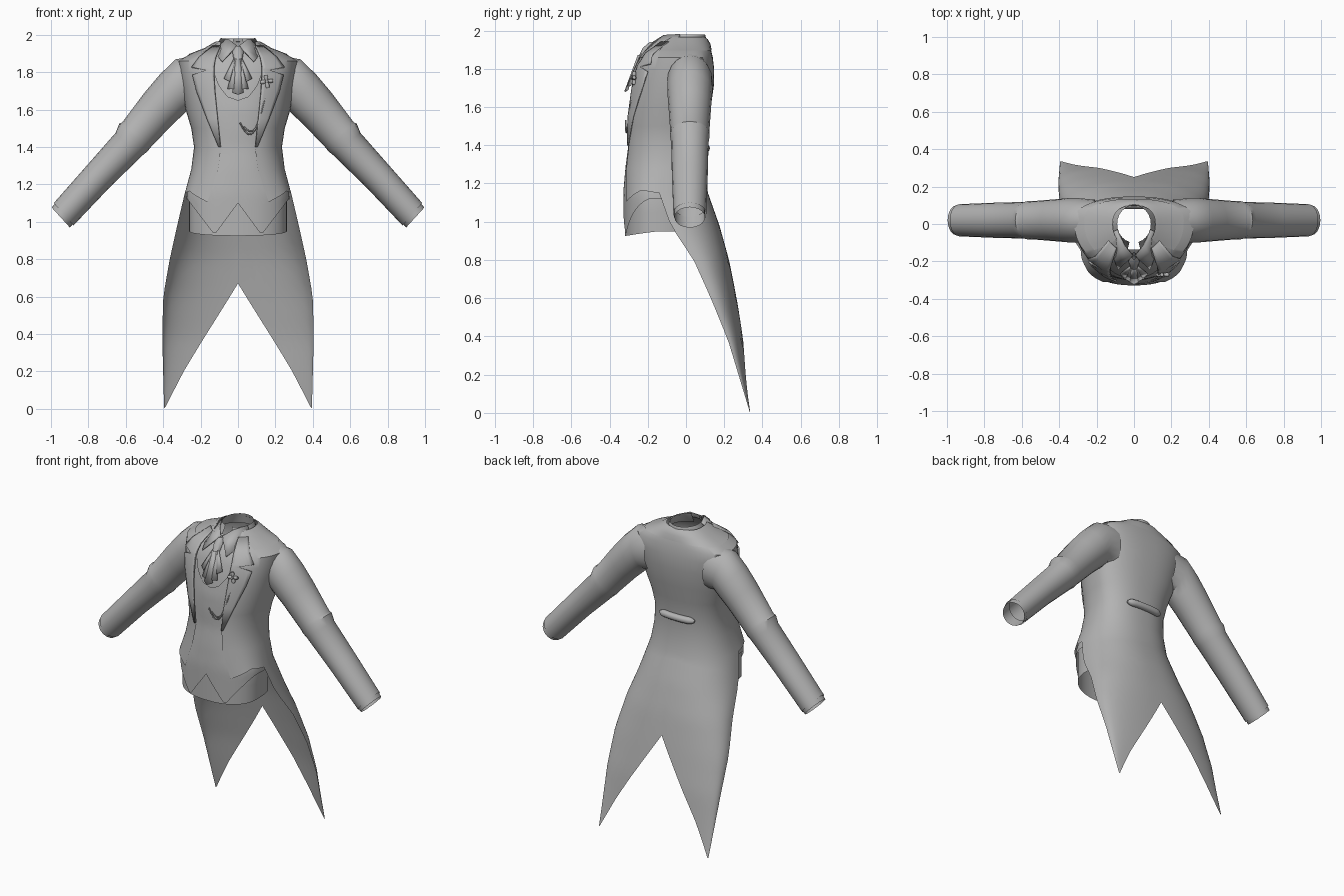
import bpy, bmesh, math
from math import sin, cos, radians, pi
from mathutils import Vector

if "Cube" in bpy.data.objects:
    bpy.data.objects.remove(bpy.data.objects["Cube"])

cloth = bpy.data.materials.new("grey cloth")
cloth.use_nodes = True
cloth.diffuse_color = (0.45, 0.45, 0.45, 1)
cloth.node_tree.nodes["Principled BSDF"].inputs["Base Color"].default_value = (0.45, 0.45, 0.45, 1)

# Body sections: height, half width, front y, side y, back y
BODY = [(0, .395, .25, .335, .345), (.38, .405, .1, .22, .305), (.6, .4, 0, .13, .265),
        (.8, .365, -.1, .04, .225), (.98, .325, -.2, -.08, .175), (1.15, .285, -.335, -.14, .115),
        (1.28, .25, -.325, -.1, .095), (1.4, .235, -.31, -.07, .095), (1.5, .25, -.31, -.05, .11),
        (1.6, .28, -.305, -.03, .13), (1.72, .3, -.285, 0, .147), (1.8, .315, -.265, .015, .147),
        (1.86, .32, -.235, .02, .14), (1.9, .25, -.2, .02, .13), (1.93, .165, -.16, .01, .12),
        (1.96, .12, -.12, 0, .105)]
EDGE = [(1.1, .165), (1.3, .1), (1.4, .09), (1.67, .12), (1.85, .125), (1.96, .09)]
ROUND = 0.85


def lerp_table(table, v):
    """Linear lookup; returns a list of the remaining columns."""
    if v <= table[0][0]:
        return list(table[0][1:])
    for a, b in zip(table, table[1:]):
        if v <= b[0]:
            t = (v - a[0]) / (b[0] - a[0])
            return [p + (q - p) * t for p, q in zip(a[1:], b[1:])]
    return list(table[-1][1:])


def spow(v):
    return math.copysign(abs(v) ** ROUND, v) if abs(v) > 1e-9 else 0


def body(deg, z, k=1.0, low=0.0):
    """Point on the body; 0 degrees is the back, 180 the front."""
    w, yf, yc, yb = lerp_table(BODY, max(z, low))
    c = spow(cos(radians(deg)))
    y = yc + k * (c * (yb - yc) if c > 0 else -c * (yf - yc))
    return Vector((k * w * spow(sin(radians(deg))), y, z))


def angle_at(x, z):
    w = lerp_table(BODY, z)[0]
    s = min(1, abs(x) / w) ** (1 / ROUND)
    a = 180 - math.degrees(math.asin(s))
    return a if x >= 0 else 360 - a


def front(x, z, k=1.0):
    return body(angle_at(x, z), z, k)


def finish(ob, angle=40):
    ob.data.materials.clear()
    ob.data.materials.append(cloth)
    bpy.ops.object.select_all(action='DESELECT')
    ob.select_set(True)
    bpy.context.view_layer.objects.active = ob
    if ob.type == 'CURVE':
        bpy.ops.object.convert(target='MESH')
    bpy.ops.object.shade_smooth_by_angle(angle=radians(angle))
    return ob


def grids(name, patches, mirror=False, thick=0, angle=40):
    """Join patches (lists of rows of points) into one welded surface."""
    bm = bmesh.new()
    for rows in patches:
        for s in ((1, -1) if mirror else (1,)):
            vs = [[bm.verts.new((p[0] * s, p[1], p[2])) for p in r] for r in rows]
            for a, b in zip(vs, vs[1:]):
                for i in range(len(a) - 1):
                    bm.faces.new((a[i], a[i + 1], b[i + 1], b[i]))
    bmesh.ops.remove_doubles(bm, verts=bm.verts, dist=0.0004)
    bmesh.ops.recalc_face_normals(bm, faces=bm.faces)
    me = bpy.data.meshes.new(name)
    bm.to_mesh(me)
    bm.free()
    ob = bpy.data.objects.new(name, me)
    bpy.context.collection.objects.link(ob)
    if thick:
        m = ob.modifiers.new("thickness", 'SOLIDIFY')
        m.thickness = thick
        m.offset = 0
    return finish(ob, angle)


def tube(name, pts, radii):
    cu = bpy.data.curves.new(name, 'CURVE')
    cu.dimensions, cu.bevel_depth, cu.bevel_resolution, cu.use_fill_caps = '3D', 1, 3, True
    sp = cu.splines.new('POLY')
    sp.points.add(len(pts) - 1)
    for q, p, r in zip(sp.points, pts, radii):
        q.co, q.radius = (*p, 1), r
    ob = bpy.data.objects.new(name, cu)
    bpy.context.collection.objects.link(ob)
    return finish(ob)


# Tailcoat: back, split tail and two open fronts
heights = [r[0] for r in BODY if r[0] >= 1.15]
back_cols = range(-90, 91, 6)
HEM = [(0, .67), (.29, .2), (.395, .005), (1, .005)]
back = [[body(a, z) for a in back_cols] for z in heights]
tail = []
for i in range(17):
    row = []
    for a in back_cols:
        hem = lerp_table(HEM, .4 * abs(spow(sin(radians(a)))))[0]
        row.append(body(a, 1.15 + (hem - 1.15) * i / 16))
    tail.append(row)
fronts = []
POINT = [(0, 1.15), (.4, 1.165), (1, 1.105)]
for z in heights:
    row = []
    for j in range(13):
        t = j / 12
        zz = lerp_table(POINT, t)[0] if z == heights[0] else z
        end = angle_at(lerp_table(EDGE, zz)[0], max(zz, 1.15))
        row.append(body(90 + (end - 90) * t, zz, low=1.15))
    fronts.append(row)
mirrored = [[Vector((-p.x, p.y, p.z)) for p in r] for r in fronts]
grids("tailcoat", [back, tail, fronts, mirrored])

# Waistcoat with scooped neck and two points
NECK = [(0, 1.65), (.06, 1.67), (.1, 1.73), (.15, 1.9)]
POINTS = [(0, 1.1), (.13, .93), (.28, 1.12)]
cols = [78 + 204 * i / 48 for i in range(49)]
vest = []
for i in range(21):
    row = []
    for a in cols:
        x = abs(body(a, 1.15).x) if 90 < a < 270 else .28
        lo, hi = lerp_table(POINTS, x)[0], lerp_table(NECK, x)[0]
        row.append(body(a, lo + (hi - lo) * i / 20, .965, 1.15))
    vest.append(row)
grids("waistcoat", [vest])

# Shirt front and shirt hem below the waistcoat
chest = [[body(a, z, .935) for a in cols[8:-8]] for z in (1.5, 1.6, 1.7, 1.8, 1.86, 1.9, 1.94)]
hem = [[body(a, z - .025 * max(0, -cos(radians(a))) * (z < 1), .92, 1.15)
        for a in [70 + 220 * i / 30 for i in range(31)]] for z in (.95, 1.05, 1.15, 1.25)]
grids("shirt_front", [chest])
grids("shirt_hem", [hem])

# Sleeves: top and bottom edge of each ring, then depth
ARM = [((.22, 1.89), (.2, 1.6), .11), ((.335, 1.868), (.255, 1.61), .118),
       ((.42, 1.785), (.285, 1.58), .118), ((.5, 1.69), (.345, 1.525), .112),
       ((.62, 1.53), (.465, 1.4), .102), ((.635, 1.525), (.485, 1.375), .104),
       ((.655, 1.475), (.51, 1.355), .098), ((.8, 1.31), (.685, 1.185), .094),
       ((.985, 1.1), (.88, .98), .086)]


def ring(top, bottom, depth, k=1.0):
    t, b = Vector((top[0], .02, top[1])), Vector((bottom[0], .02, bottom[1]))
    mid, half = (t + b) / 2, (t - b) / 2 * k
    return [mid + half * cos(a) + Vector((0, depth * k * sin(a), 0))
            for a in [2 * pi * i / 20 for i in range(21)]]


grids("sleeves", [[ring(*r) for r in ARM]], mirror=True)
cuff = [ring((.95, 1.14), (.84, 1.02), .086, .93), ring((1.0, 1.08), (.895, .965), .086, .93)]
grids("shirt_cuffs", [cuff], mirror=True)

# Coat collar around the neck and notched lapels
roll = [[body(a, z, k) for a in range(-130, 131, 10)]
        for z, k in ((1.895, 1.03), (1.93, 1.07), (1.955, 1.06), (1.965, .95))]
grids("coat_collar", [roll])
LAPEL = [(1.94, .09, .13), (1.88, .115, .2), (1.825, .125, .24), (1.81, .125, .165),
         (1.785, .125, .235), (1.7, .12, .215), (1.55, .105, .16), (1.4, .09, .1)]
lapel = [[front(a + (b - a) * j / 6, z, 1.03) for j in range(7)] for z, a, b in LAPEL]
grids("lapels", [lapel], mirror=True, thick=.008, angle=30)

# Standing shirt collar with folded points
stand = []
for w, yc, d, z in ((.125, -.01, .125, 1.91), (.1, 0, .105, 1.96), (.09, 0, .1, 1.98)):
    stand.append([(w * sin(radians(a)), yc + d * cos(radians(a)), z) for a in range(-165, 166, 15)])
grids("shirt_collar", [stand])
fold = [[(.005, -.17, 1.94), (.05, -.115, 1.975), (.09, -.03, 1.98)],
        [(.085, -.245, 1.855), (.105, -.19, 1.88), (.125, -.05, 1.93)]]
grids("collar_points", [fold], mirror=True, thick=.006)

# Cravat: knot and pleated fan
knot = [[(w * sin(a), y - d * cos(a), z) for a in [2 * pi * i / 8 for i in range(9)]]
        for w, y, d, z in ((.012, -.17, .02, 1.94), (.03, -.2, .025, 1.91),
                           (.022, -.225, .025, 1.86), (.008, -.22, .015, 1.85))]
grids("cravat_knot", [knot])
centre = [[(0, -.25, 1.87), (.012, -.24, 1.87)], [(0, -.32, 1.68), (.03, -.305, 1.69)]]
middle = [[(.008, -.24, 1.87), (.016, -.235, 1.87)], [(.022, -.305, 1.71), (.055, -.29, 1.71)]]
outer = [[(.012, -.235, 1.87), (.022, -.225, 1.87)], [(.045, -.29, 1.75), (.075, -.265, 1.765)]]
grids("cravat_fan", [centre, middle, outer], mirror=True, thick=.006, angle=20)

# Cross shaped flower pin on the left lapel
pin = front(.145, 1.75, 1.06)
for i in range(4):
    a = i * pi / 2 + .15
    off = Vector((cos(a), 0, sin(a)))
    tube("pin_petal", [pin + off * .005, pin + off * .022, pin + off * .034], (.007, .012, .009))
tube("pin_centre", [pin + Vector((0, .01, 0)), pin - Vector((0, .014, 0))], (.011, .008))

# Watch chain hanging in two loops
for name, x0, z0, x1, z1, sag in (("chain_long", .145, 1.68, .01, 1.53, .13),
                                  ("chain_short", .12, 1.55, .03, 1.51, .045)):
    pts = []
    for i in range(15):
        t = i / 14
        pts.append(front(x0 + (x1 - x0) * t, z0 + (z1 - z0) * t - sag * sin(pi * t), 1.025))
    tube(name, pts, [.004] * 15)

# Half belt on the back waist
belt = [body(a, 1.385, 1.05) for a in range(-26, 27, 4)]
tube("back_belt", belt, [.008, .018] + [.022] * (len(belt) - 4) + [.018, .008])
